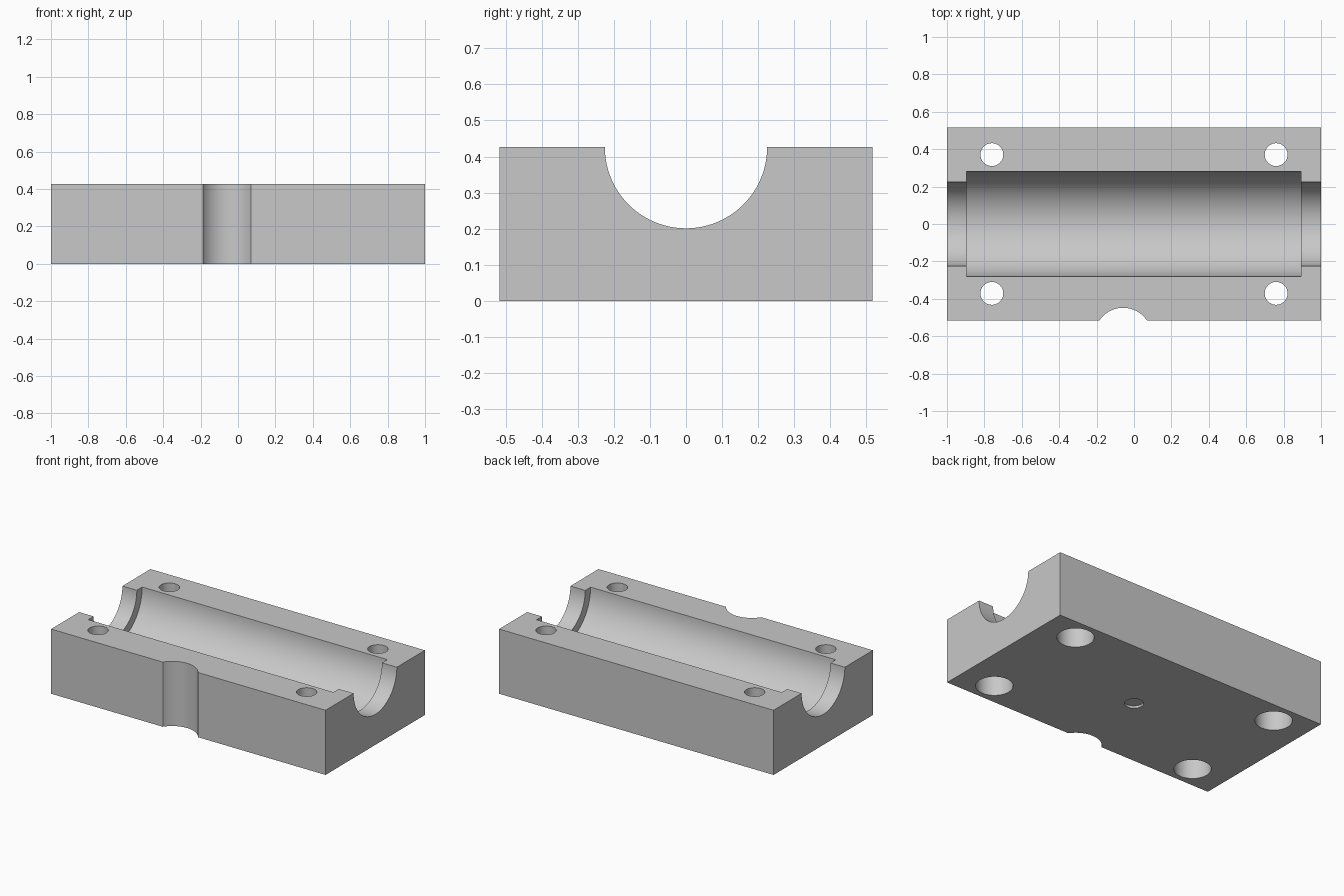
import bpy
import math

if "Cube" in bpy.data.objects:
    bpy.data.objects.remove(bpy.data.objects["Cube"])

HEIGHT, DEPTH = 0.426, 1.034

# Single flat grey
grey = bpy.data.materials.new("plain grey")
grey.use_nodes = True
colour = (0.58, 0.58, 0.58, 1)
grey.diffuse_color = colour
grey.node_tree.nodes["Principled BSDF"].inputs["Base Color"].default_value = colour

# Rectangular block
bpy.ops.mesh.primitive_cube_add(size=1, location=(0, 0, HEIGHT / 2))
block = bpy.context.object
block.name = "lower_bearing_block"
block.scale = (2, DEPTH, HEIGHT)
bpy.ops.object.transform_apply(location=True, rotation=True, scale=True)
block.data.materials.append(grey)


def cut(name, radius, start, end, axis="Z", a=0, b=0, sides=64):
    """Cut a cylinder running from start to end along an axis out of the block."""
    mid = (start + end) / 2
    along_x = axis == "X"
    bpy.ops.mesh.primitive_cylinder_add(
        vertices=sides, radius=radius, depth=end - start,
        location=(mid, a, b) if along_x else (a, b, mid),
        rotation=(0, math.pi / 2 if along_x else 0, 0))
    cutter = bpy.context.object
    cutter.name = name
    cutter.hide_render = True
    cutter.data.materials.append(grey)
    bpy.ops.object.select_all(action="DESELECT")
    block.select_set(True)
    bpy.context.view_layer.objects.active = block
    mod = block.modifiers.new(name, "BOOLEAN")
    mod.operation = "DIFFERENCE"
    mod.solver = "EXACT"
    mod.object = cutter
    bpy.ops.object.modifier_apply(modifier=mod.name)
    bpy.data.objects.remove(cutter)


# Half-round trough: narrow through bore and wider chamber
cut("bore", 0.225, -1.1, 1.1, "X", 0, HEIGHT, 96)
cut("chamber", 0.281, -0.895, 0.892, "X", 0, HEIGHT, 96)

# Bolt holes, counterbored from underneath
for x in (-0.76, 0.76):
    for y in (-0.371, 0.371):
        cut("bolt_hole", 0.061, -0.1, HEIGHT + 0.1, "Z", x, y)
        cut("counterbore", 0.11, -0.1, 0.2, "Z", x, y)

# Rounded notch in the front face and shallow recess underneath
cut("front_notch", 0.153, -0.1, HEIGHT + 0.1, "Z", -0.058, -0.601)
cut("bottom_recess", 0.056, -0.1, 0.015, "Z")

# Smooth curved walls, crisp edges
bpy.ops.object.select_all(action="DESELECT")
block.select_set(True)
bpy.context.view_layer.objects.active = block
bpy.ops.object.shade_smooth_by_angle(angle=math.radians(30))
